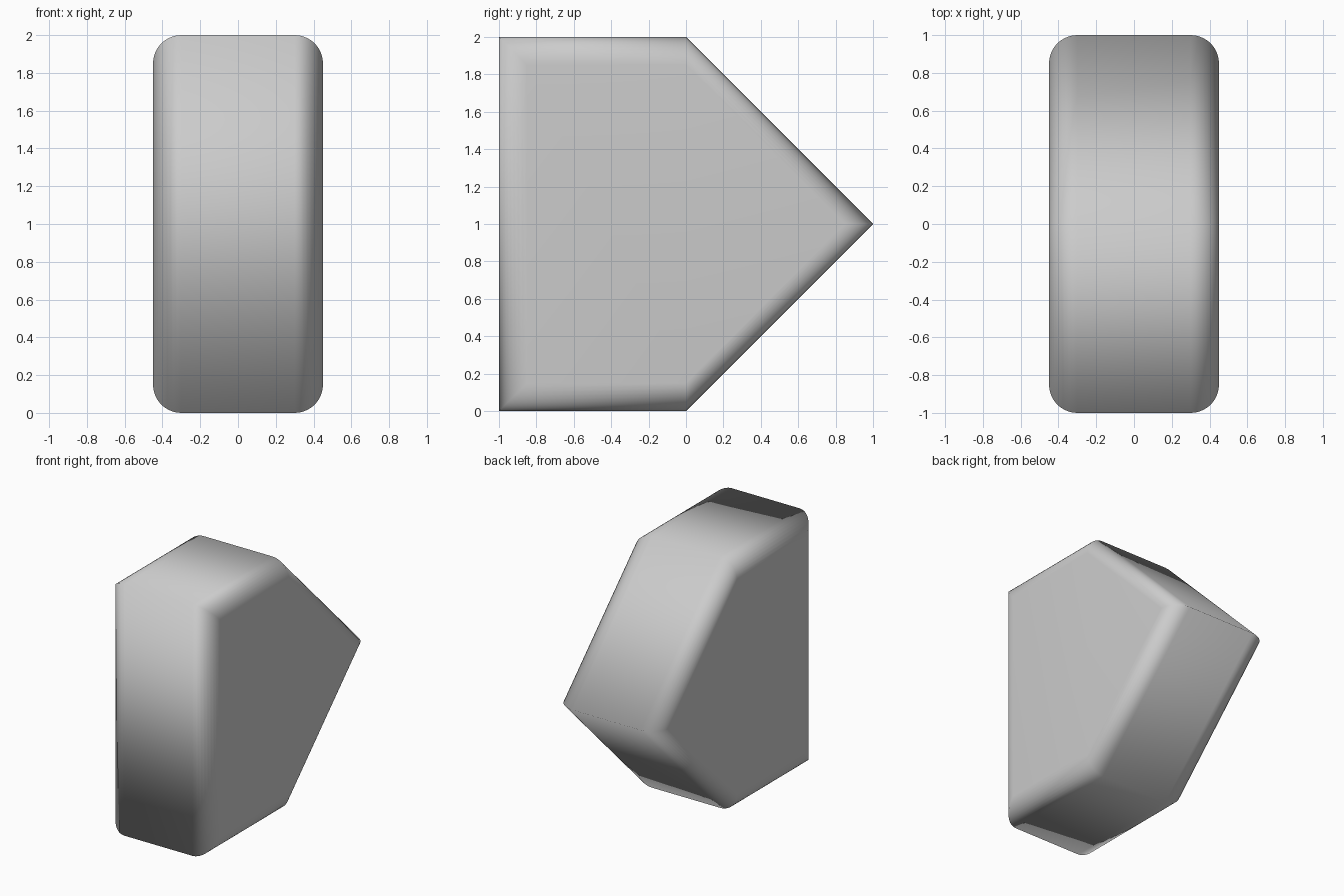
import bpy, bmesh, math

if "Cube" in bpy.data.objects:
    bpy.data.objects.remove(bpy.data.objects["Cube"])

# Pentagon profile (y, z) relative to its centre at z = 1
PROFILE = [(-1, -1), (0, -1), (1, 0), (0, 1), (-1, 1)]
HALF_W, R, SEG = 0.45, 0.15, 10

# Cross-section through the rim: (x, profile scale), quarter-round on both sides
arc = [(HALF_W - R + R * math.sin(a), 1 - R + R * math.cos(a))
       for a in (i * math.pi / 2 / SEG for i in range(SEG + 1))]
sections = [(-x, s) for x, s in reversed(arc)] + arc

bm = bmesh.new()
rings = [[bm.verts.new((x, y * s, 1 + z * s)) for y, z in PROFILE]
         for x, s in sections]

# Rim walls between neighbouring rings
n = len(PROFILE)
for a, b in zip(rings, rings[1:]):
    for i in range(n):
        j = (i + 1) % n
        bm.faces.new((a[i], a[j], b[j], b[i]))

# Flat side caps
bm.faces.new(rings[0])
bm.faces.new(rings[-1])
bmesh.ops.recalc_face_normals(bm, faces=bm.faces)
for f in bm.faces:
    f.smooth = True

mesh = bpy.data.meshes.new("pentagon_block")
bm.to_mesh(mesh)
bm.free()
block = bpy.data.objects.new("pentagon_block", mesh)
bpy.context.collection.objects.link(block)
